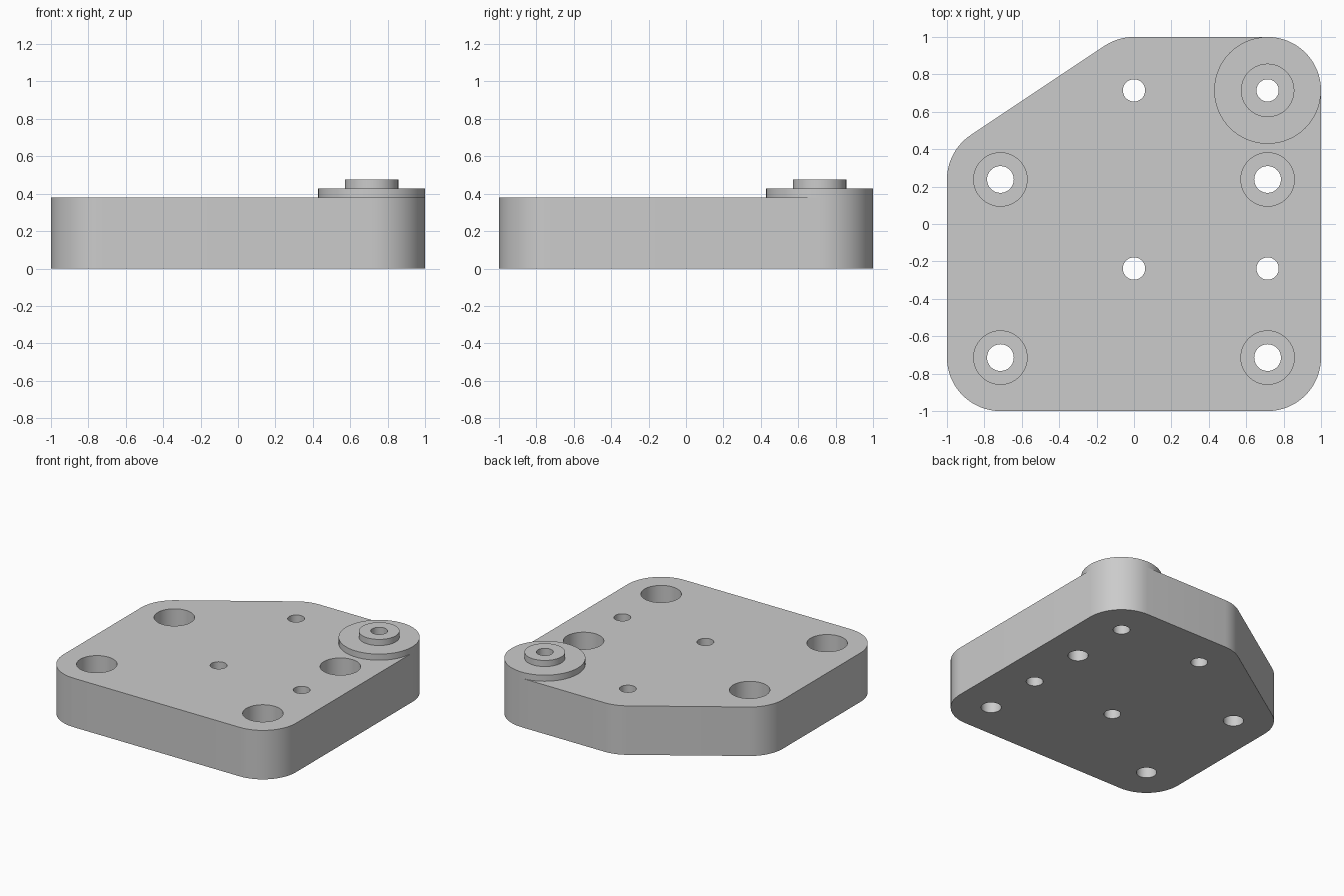
import bpy
import bmesh
from math import cos, sin, pi, radians, atan2

cube = bpy.data.objects.get("Cube")
if cube:
    bpy.data.objects.remove(cube, do_unlink=True)

UNIT = 1 / 21          # one design step of the part
C = 15 * UNIT          # hole and corner offset
R = 6 * UNIT           # corner radius
TOP = 8 * UNIT         # plate thickness
SCREW, HEAD, PIN = 1.5 * UNIT, 3 * UNIT, 1.25 * UNIT
SEAT = TOP - 3.5 * UNIT
SEG = 64

grey = bpy.data.materials.new("light_grey")
grey.use_nodes = True
colour = (0.6, 0.6, 0.6, 1)
grey.diffuse_color = colour
grey.node_tree.nodes["Principled BSDF"].inputs["Base Color"].default_value = colour


def make_object(name, bm):
    bmesh.ops.recalc_face_normals(bm, faces=bm.faces)
    mesh = bpy.data.meshes.new(name)
    bm.to_mesh(mesh)
    bm.free()
    mesh.materials.append(grey)
    obj = bpy.data.objects.new(name, mesh)
    bpy.context.collection.objects.link(obj)
    return obj


def lathe(bm, profile, x, y, caps=False):
    """Turn (radius, height) pairs around a vertical axis at x, y."""
    rings = [[bm.verts.new((x + r * cos(2 * pi * i / SEG), y + r * sin(2 * pi * i / SEG), z))
              for i in range(SEG)] for r, z in profile]
    for a, b in zip(rings, rings[1:]):
        for i in range(SEG):
            j = (i + 1) % SEG
            bm.faces.new((a[i], a[j], b[j], b[i]))
    if caps:
        bm.faces.new(rings[0])
        bm.faces.new(rings[-1])


def smooth(obj):
    bpy.ops.object.select_all(action="DESELECT")
    obj.select_set(True)
    bpy.context.view_layer.objects.active = obj
    bpy.ops.object.shade_smooth_by_angle(angle=radians(30))


# Plate outline: rounded corners joined by straight sides, one corner cut away
slope = atan2(C - 5 * UNIT, C)
corners = [(C, -C, -pi / 2, 0), (C, C, 0, pi / 2),
           (0, C, pi / 2, pi / 2 + slope),
           (-C, 5 * UNIT, pi / 2 + slope, pi), (-C, -C, pi, 1.5 * pi)]
bm = bmesh.new()
outline = []
for x, y, start, end in corners:
    steps = max(5, round((end - start) / (2 * pi) * SEG))
    for i in range(steps + 1):
        a = start + (end - start) * i / steps
        outline.append(bm.verts.new((x + R * cos(a), y + R * sin(a), 0)))
base = bm.faces.new(outline)
top = bmesh.ops.extrude_face_region(bm, geom=[base], use_keep_orig=True)["geom"]
bmesh.ops.translate(bm, vec=(0, 0, TOP), verts=[v for v in top if isinstance(v, bmesh.types.BMVert)])
plate = make_object("mounting_plate", bm)

# Holes: counterbored screw holes and plain pin holes
bm = bmesh.new()
low, high = -UNIT, TOP + UNIT
for x, y in ((-C, 5 * UNIT), (C, 5 * UNIT), (-C, -C), (C, -C)):
    lathe(bm, [(SCREW, low), (SCREW, SEAT), (HEAD, SEAT), (HEAD, high)], x, y, caps=True)
for x, y in ((0, C), (C, C), (0, -5 * UNIT), (C, -5 * UNIT)):
    lathe(bm, [(PIN, low), (PIN, high)], x, y, caps=True)
cutter = make_object("hole_cutter", bm)
cutter.hide_render = True

cut = plate.modifiers.new("holes", "BOOLEAN")
cut.operation = "DIFFERENCE"
cut.solver = "EXACT"
cut.object = cutter
bpy.context.view_layer.objects.active = plate
bpy.ops.object.modifier_apply(modifier=cut.name)
bpy.data.objects.remove(cutter, do_unlink=True)
smooth(plate)

# Stepped boss with a bore on the back left corner
bm = bmesh.new()
step = TOP + UNIT
lathe(bm, [(R, TOP), (R, step), (HEAD, step), (HEAD, step + UNIT),
           (PIN, step + UNIT), (PIN, TOP)], C, C)
smooth(make_object("stepped_boss", bm))
